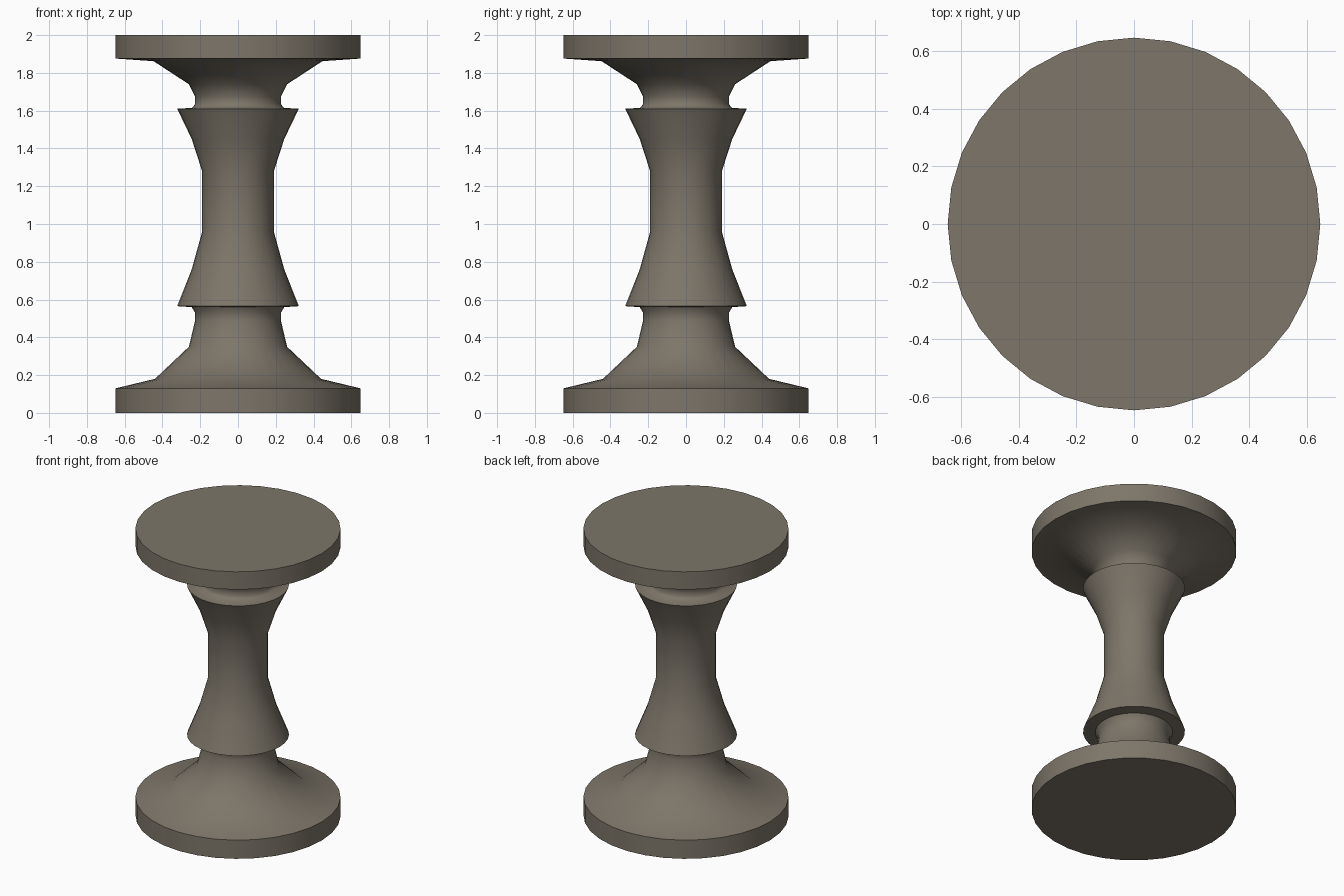
import bpy, bmesh, math

if "Cube" in bpy.data.objects:
    bpy.data.objects.remove(bpy.data.objects["Cube"])

SIDES = 32

stone = bpy.data.materials.new("warm grey stone")
stone.diffuse_color = (0.205, 0.18, 0.142, 1)
stone.use_nodes = True
stone.node_tree.nodes["Principled BSDF"].inputs["Base Color"].default_value = stone.diffuse_color


def lathe(name, profile):
    """Closed solid of revolution about z from (radius, height) points."""
    bm = bmesh.new()
    rings = []
    for r, z in profile:
        rings.append([bm.verts.new((r * math.cos(2 * math.pi * i / SIDES),
                                    r * math.sin(2 * math.pi * i / SIDES), z))
                      for i in range(SIDES)])
    for a, b in zip(rings, rings[1:]):
        for i in range(SIDES):
            j = (i + 1) % SIDES
            bm.faces.new((a[i], a[j], b[j], b[i]))
    bm.faces.new(rings[0][::-1])
    bm.faces.new(rings[-1])
    bmesh.ops.recalc_face_normals(bm, faces=bm.faces)
    mesh = bpy.data.meshes.new(name)
    bm.to_mesh(mesh)
    bm.free()
    mesh.materials.append(stone)
    ob = bpy.data.objects.new(name, mesh)
    bpy.context.collection.objects.link(ob)
    bpy.ops.object.select_all(action='DESELECT')
    ob.select_set(True)
    bpy.context.view_layer.objects.active = ob
    bpy.ops.object.shade_smooth_by_angle(angle=math.radians(48))
    return ob


# Turned pedestal, one continuous outline from foot to table top
lathe("turned_pedestal", [
    # foot disc and flare
    (0.648, 0), (0.648, 0.13), (0.44, 0.18), (0.26, 0.35),
    (0.227, 0.49), (0.227, 0.53), (0.245, 0.56),
    # waisted shaft between two flared collars
    (0.322, 0.565), (0.245, 0.76), (0.19, 0.958),
    (0.19, 1.28), (0.245, 1.45), (0.322, 1.61),
    # neck, upper flare and top disc
    (0.243, 1.615), (0.227, 1.635), (0.227, 1.675),
    (0.26, 1.74), (0.447, 1.862), (0.648, 1.876), (0.648, 2.0),
])
